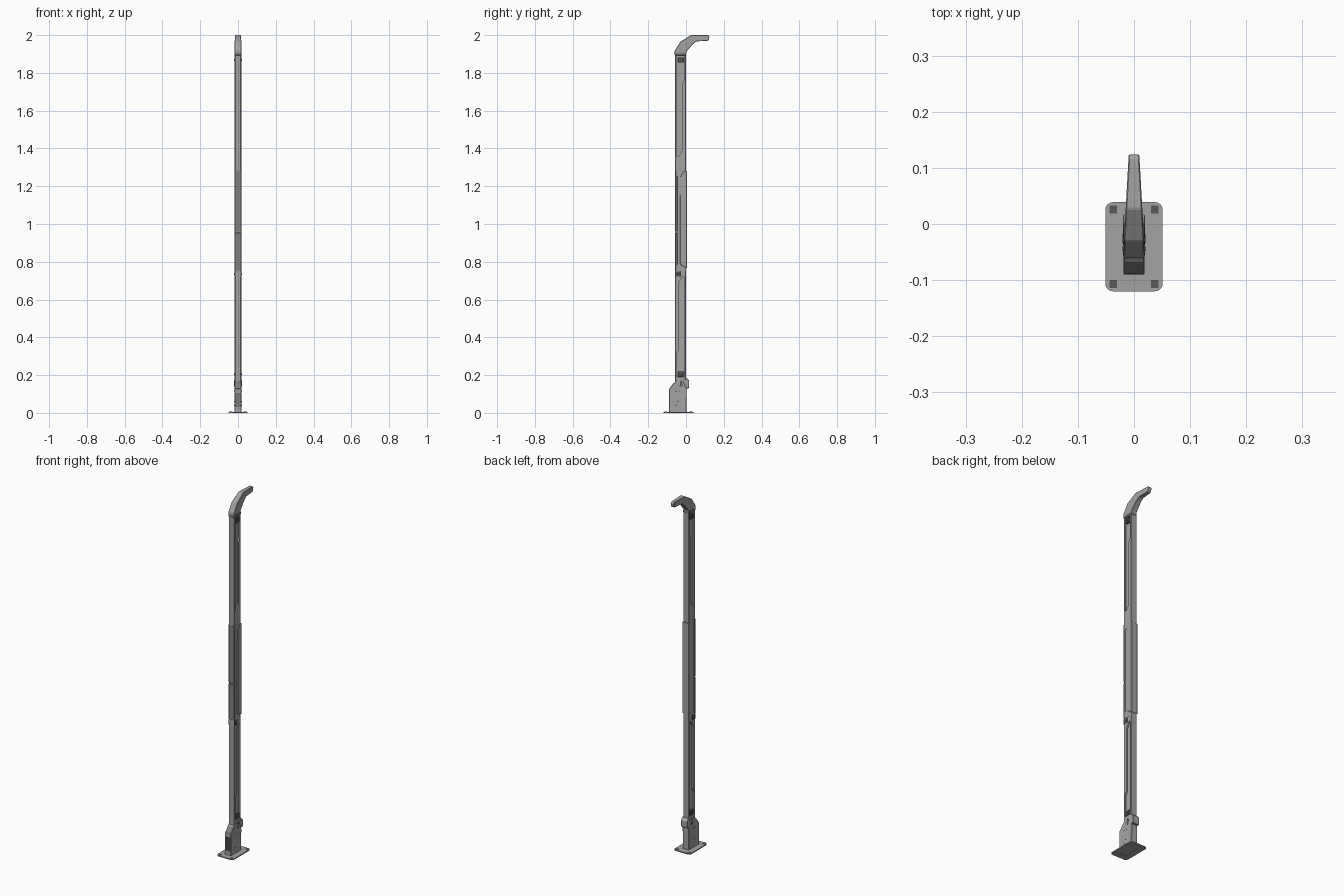
import bpy, bmesh, math

if "Cube" in bpy.data.objects:
    bpy.data.objects.remove(bpy.data.objects["Cube"])


def make_mat(name, v):
    m = bpy.data.materials.new(name)
    m.diffuse_color = (v, v, v, 1)
    m.use_nodes = True
    m.node_tree.nodes["Principled BSDF"].inputs["Base Color"].default_value = m.diffuse_color
    return m


GREY = make_mat("grey_metal", 0.37)
MID = make_mat("mid_grey", 0.22)
DARK = make_mat("dark_grey", 0.1)


def finish(name, bm, bevel=0.0, mat=GREY):
    bmesh.ops.recalc_face_normals(bm, faces=bm.faces)
    me = bpy.data.meshes.new(name)
    bm.to_mesh(me)
    bm.free()
    me.materials.append(mat)
    ob = bpy.data.objects.new(name, me)
    bpy.context.collection.objects.link(ob)
    if bevel:
        m = ob.modifiers.new("bevel", 'BEVEL')
        m.width, m.segments = bevel, 1
        m.limit_method, m.angle_limit = 'ANGLE', math.radians(25)
    return ob


def extrude(bm, pts, axis, end):
    """Fill a polygon and extrude it to a coordinate on one axis."""
    f = bm.faces.new([bm.verts.new(p) for p in pts])
    r = bmesh.ops.extrude_face_region(bm, geom=[f])
    for v in r["geom"]:
        if isinstance(v, bmesh.types.BMVert):
            v.co[axis] = end


def prism(name, pts, x0, x1, bevel=0.0, mat=GREY):
    """Extrude a (y, z) profile along x."""
    bm = bmesh.new()
    extrude(bm, [(x0, y, z) for y, z in pts], 0, x1)
    return finish(name, bm, bevel, mat)


def box(name, x, y, z, bevel=0.0, mat=GREY):
    return prism(name, [(y[0], z[0]), (y[1], z[0]), (y[1], z[1]), (y[0], z[1])], x[0], x[1], bevel, mat)


def cut(ob, cutters):
    """Subtract the cutters, bake the result and drop them."""
    for c in cutters:
        c.hide_render = True
        m = ob.modifiers.new("cut", 'BOOLEAN')
        m.operation, m.object, m.solver = 'DIFFERENCE', c, 'EXACT'
    bpy.context.view_layer.update()
    dg = bpy.context.evaluated_depsgraph_get()
    me = bpy.data.meshes.new_from_object(ob.evaluated_get(dg))
    ob.modifiers.clear()
    ob.data = me
    for c in cutters:
        bpy.data.objects.remove(c)


def both_sides(pts, surface, depth):
    """A side pocket cutter on the left and on the right."""
    return [prism("pocket_cutter", pts, s * (surface - depth), s * (surface + 0.01)) for s in (-1, 1)]


def square(y, z, s):
    return [(y - s, z - s), (y + s, z - s), (y + s, z + s), (y - s, z + s)]


def screw(name, x, y, z, r):
    bm = bmesh.new()
    bmesh.ops.create_cone(bm, cap_ends=True, segments=10, radius1=r, radius2=r * 0.8, depth=0.003)
    ob = finish(name, bm, mat=DARK)
    ob.location = (x, y, z)
    ob.rotation_euler = (0, math.copysign(math.pi / 2, x), 0)


# Base plate with rounded corners, corner bolts and a recess underneath
bm = bmesh.new()
corners = [(0.037, 0.026, 0), (-0.037, 0.026, 90), (-0.037, -0.107, 180), (0.037, -0.107, 270)]
ring = []
for cx, cy, a0 in corners:
    for i in range(5):
        a = math.radians(a0 + i * 22.5)
        ring.append((cx + 0.014 * math.cos(a), cy + 0.013 * math.sin(a), 0))
extrude(bm, ring, 2, 0.006)
plate = finish("base_plate", bm)
cut(plate, [box("recess_cutter", (-0.019, 0.019), (-0.088, 0.0), (-0.01, 0.003))])
for x, y, _ in corners:
    box("plate_bolt", (x - 0.007, x + 0.007), (y - 0.007, y + 0.007), (0.002, 0.0068), mat=DARK)

# Foot bracket: chamfered housing with front slot
foot = prism("foot_bracket", [(-0.09, 0.004), (0.002, 0.004), (0.004, 0.12), (0.0, 0.175), (-0.048, 0.175),
                              (-0.066, 0.155), (-0.09, 0.125)], -0.019, 0.019, 0.002)
cut(foot, [box("slot_cutter", (-0.012, 0.012), (-0.1, -0.082), (0.03, 0.105))])
box("foot_slot_floor", (-0.012, 0.012), (-0.083, -0.08), (0.03, 0.105), mat=DARK)
for i, x in enumerate((-0.005, 0.005)):
    box("foot_slot_rib_%d" % i, (x - 0.002, x + 0.002), (-0.0885, -0.082), (0.03, 0.105))
prism("foot_slope_pad", [(-0.088, 0.126), (-0.066, 0.1535), (-0.064, 0.158), (-0.0665, 0.1568),
                         (-0.0888, 0.1288)], -0.016, 0.016, mat=MID)

# Rear clip and side screws on the foot
prism("rear_clip", [(-0.012, 0.175), (-0.018, 0.165), (0.0, 0.13), (0.014, 0.13), (0.017, 0.14),
                    (0.017, 0.17), (0.004, 0.185)], -0.0196, 0.0196, 0.002)
for s in (-1, 1):
    for y, z in [(-0.052, 0.115), (-0.042, 0.06), (-0.054, 0.04), (-0.035, 0.115)]:
        screw("foot_screw", s * 0.0185, y, z, 0.003)
    prism("clip_pad", [(-0.034, 0.14), (-0.018, 0.14), (-0.022, 0.172), (-0.03, 0.172)],
          s * 0.018, s * 0.0202, mat=DARK)

# Post sections with stepped side pockets
Y0, Y1 = -0.058, 0.0
upper = box("upper_post", (-0.0175, 0.0175), (Y0, Y1), (1.27, 1.9), 0.003)
cut(upper, both_sides([(-0.049, 1.36), (-0.038, 1.36), (-0.02, 1.39), (-0.02, 1.745), (-0.008, 1.765),
                       (-0.008, 1.89), (-0.049, 1.89)], 0.0175, 0.008))
lower = box("lower_post", (-0.0175, 0.0175), (Y0, Y1), (0.15, 0.77), 0.003)
cut(lower, both_sides([(-0.008, 0.72), (-0.018, 0.72), (-0.037, 0.69), (-0.037, 0.335), (-0.049, 0.315),
                       (-0.049, 0.19), (-0.008, 0.19)], 0.0175, 0.008))

# Middle grip: front shells split by a seam, side grooves
for name, z in (("grip_front_lower", (0.752, 0.955)), ("grip_front_upper", (0.959, 1.285))):
    box(name, (-0.0185, 0.0185), (-0.0585, -0.046), z, 0.002, MID)
box("grip_core", (-0.0165, 0.0165), (-0.055, 0.0), (0.75, 1.285))

# Middle grip: rear cover with slanted ends
prism("grip_rear_cover", [(-0.032, 0.8), (-0.03, 0.785), (0.004, 0.765), (0.004, 1.28), (-0.012, 1.28),
                          (-0.03, 1.25)], -0.0195, 0.0195, 0.002)
for s in (-1, 1):
    for z0, z1 in [(0.752, 0.785), (1.255, 1.285)]:
        box("grip_end_block", (s * 0.016, s * 0.0178), (-0.047, -0.015), (z0, z1))

# Square latch blocks along both sides
for s in (-1, 1):
    for y, z in ((-0.028, 1.868), (-0.028, 0.205), (-0.044, 0.735)):
        prism("latch_block", square(y, z, 0.014), s * 0.008, s * 0.0185, 0.001, DARK)
        screw("latch_screw", s * 0.019, y, z, 0.005)

# Collar and tapering top hook
box("top_collar", (-0.0185, 0.0185), (-0.06, 0.001), (1.892, 1.906), 0.002, MID)
hook = prism("top_hook", [(-0.06, 1.9), (-0.06, 1.917), (-0.03, 1.965), (0.027, 2.0), (0.118, 2.0),
                          (0.124, 1.993), (0.121, 1.974), (0.112, 1.969), (0.055, 1.967), (0.036, 1.952),
                          (0.002, 1.912), (0.0, 1.9)], -1, 1, 0.002)
for v in hook.data.vertices:
    v.co.x *= 0.0185 - 0.0088 * max(0, v.co.y + 0.04) / 0.16
